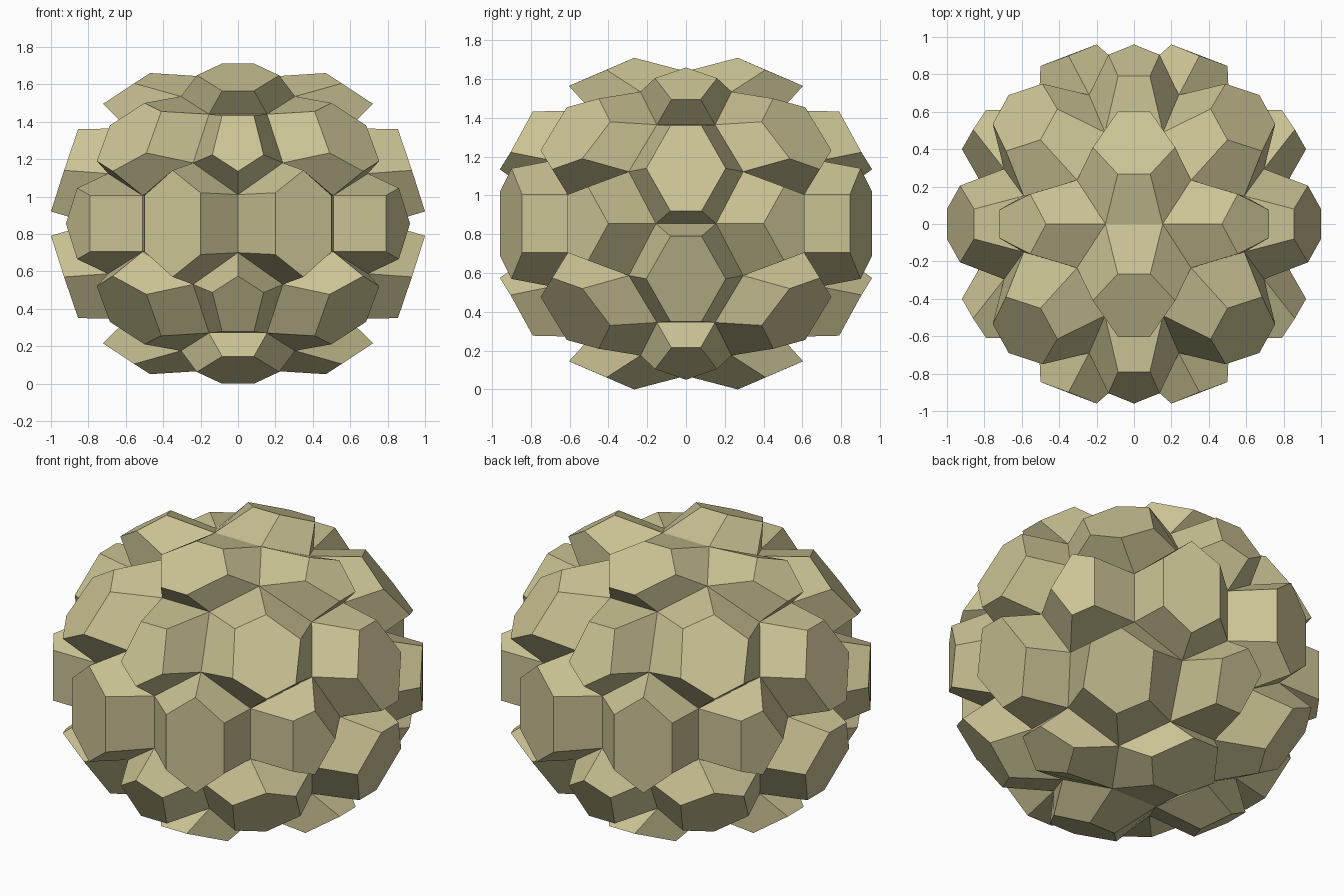
import bpy, bmesh
from itertools import product
from mathutils import Vector

if "Cube" in bpy.data.objects:
    bpy.data.objects.remove(bpy.data.objects["Cube"])

MID = 0.855  # height of the centre

# Valley points of one octant, where three neighbouring bumps meet
EEF = (.153, 0, .785)
AAD = (0, .785, .155)
CCB = (.78, .155, 0)
DEG = (.155, .49, .585)
FEG = (.305, .235, .68)
FCG = (.59, .15, .51)
DAG = (.24, .69, .325)
BAG = (.51, .61, .15)
BCG = (.695, .295, .268)

# Each bump: (mirror axis or None, [(raised rim point, valley point), ...])
CELLS = {
    # six-sided bumps, halved by a mirror plane
    "top": (0, [((.087, .267, .855), EEF), ((.22, .41, .793), FEG),
                ((.085, .604, .71), DEG)]),
    "front": (2, [((.2, .96, .165), AAD), ((.35, .90, .285), DAG),
                  ((.5, .845, .15), BAG)]),
    "side": (1, [((1, .08, .065), CCB), ((.93, .205, .285), BCG),
                 ((.855, .08, .505), FCG)]),
    # five-sided bumps, with one point on the mirror plane
    "equator": (2, [((.92, .4, 0), CCB), ((.86, .505, .19), BCG),
                    ((.79, .61, .15), BAG)]),
    "front_upper": (0, [((0, .96, .28), AAD), ((.137, .905, .368), DAG),
                        ((.085, .79, .578), DEG)]),
    "side_upper": (1, [((.47, 0, .805), EEF), ((.555, .16, .75), FEG),
                       ((.722, .075, .64), FCG)]),
    # full six-sided corner bump
    "corner": (None, [((.67, .69, .28), BAG), ((.755, .535, .335), BCG),
                      ((.685, .39, .525), FCG), ((.5, .45, .645), FEG),
                      ((.41, .615, .6), DEG), ((.49, .75, .378), DAG)]),
}


def flip(p, axis):
    q = list(p)
    q[axis] = -q[axis]
    return tuple(q)


def full_ring(axis, half):
    """Complete a half ring by mirroring it, keeping points on the plane once."""
    if axis is None:
        return half
    ring = list(half)
    for rim, valley in reversed(half):
        m = (flip(rim, axis), flip(valley, axis))
        if m != (rim, valley):
            # a point on the plane equals its own mirror image
            if abs(rim[axis]) > 1e-6:
                ring.append(m)
    return ring


def add_bump(bm, ring, signs):
    """Raised polygon plus sloping side faces down to the valleys."""
    def place(p):
        return bm.verts.new((p[0] * signs[0], p[1] * signs[1],
                             p[2] * signs[2] + MID))
    rim = [place(r) for r, _ in ring]
    low = [place(v) for _, v in ring]
    n = len(ring)
    faces = [bm.faces.new(rim)]
    for i in range(n):
        j = (i + 1) % n
        faces.append(bm.faces.new((rim[i], rim[j], low[j], low[i])))
    # make the polygon face away from the centre, sides follow later
    bm.normal_update()
    out = faces[0].calc_center_median() - Vector((0, 0, MID))
    if faces[0].normal.dot(out) < 0:
        faces[0].normal_flip()


bm = bmesh.new()
for axis, half in CELLS.values():
    ring = full_ring(axis, half)
    choices = [(1,) if a == axis else (1, -1) for a in range(3)]
    for signs in product(*choices):
        add_bump(bm, ring, signs)

# weld the bumps into one closed shell
bmesh.ops.remove_doubles(bm, verts=bm.verts, dist=0.002)
bmesh.ops.recalc_face_normals(bm, faces=bm.faces)

mesh = bpy.data.meshes.new("faceted_cluster")
bm.to_mesh(mesh)
bm.free()
cluster = bpy.data.objects.new("faceted_cluster", mesh)
bpy.context.collection.objects.link(cluster)

# khaki surface
mat = bpy.data.materials.new("khaki")
mat.diffuse_color = (0.60, 0.55, 0.30, 1)
mat.use_nodes = True
mat.node_tree.nodes["Principled BSDF"].inputs["Base Color"].default_value = mat.diffuse_color
mesh.materials.append(mat)
